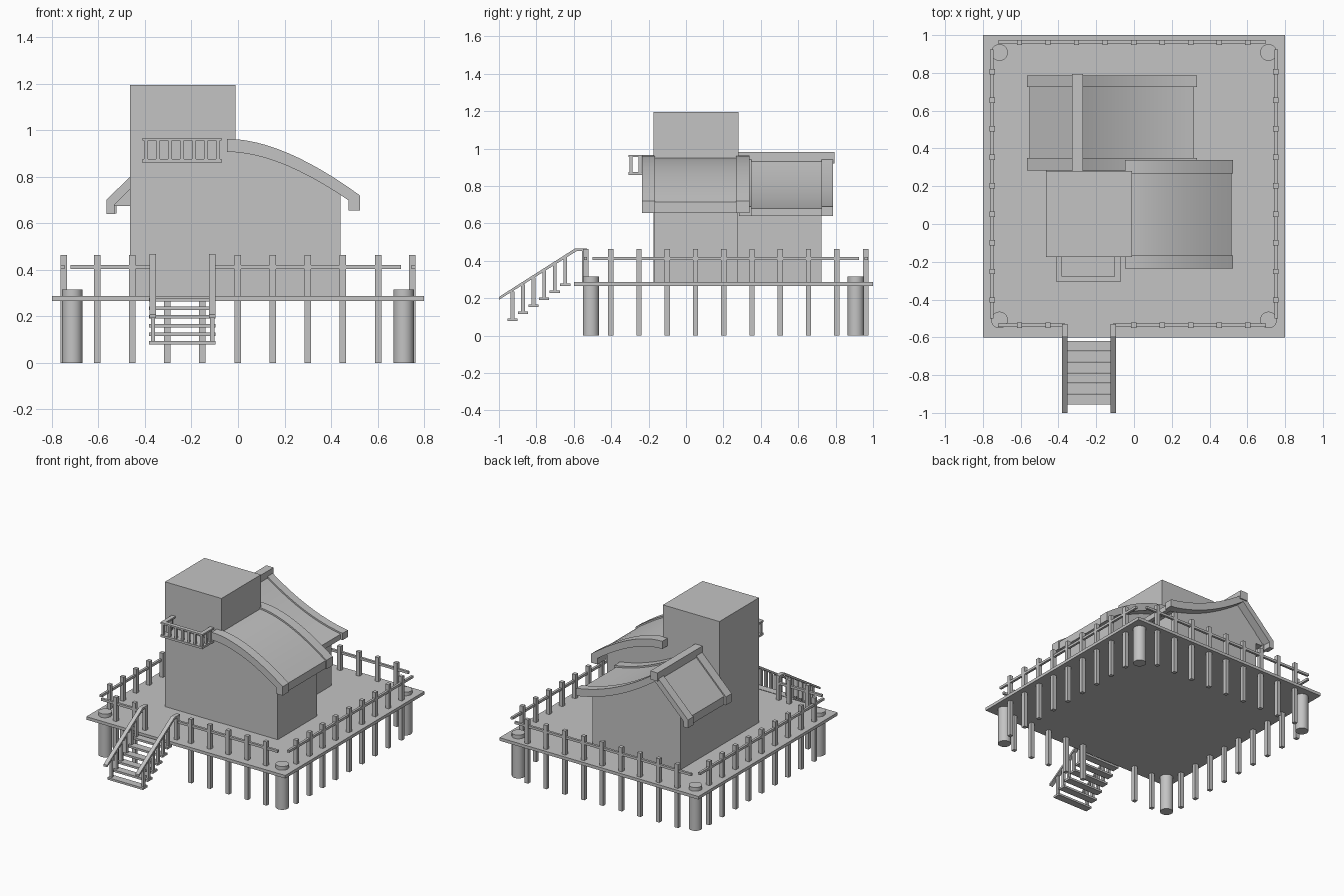
import bpy, bmesh, math

if "Cube" in bpy.data.objects:
    bpy.data.objects.remove(bpy.data.objects["Cube"])

grey = bpy.data.materials.new("plain grey")
grey.diffuse_color = (0.55, 0.55, 0.55, 1)
grey.use_nodes = True
grey.node_tree.nodes["Principled BSDF"].inputs["Base Color"].default_value = grey.diffuse_color


def finish(name, bm, smooth=False):
    bmesh.ops.recalc_face_normals(bm, faces=bm.faces)
    me = bpy.data.meshes.new(name)
    bm.to_mesh(me)
    bm.free()
    me.materials.append(grey)
    ob = bpy.data.objects.new(name, me)
    bpy.context.collection.objects.link(ob)
    if smooth:
        bpy.ops.object.select_all(action='DESELECT')
        ob.select_set(True)
        bpy.context.view_layer.objects.active = ob
        bpy.ops.object.shade_smooth_by_angle(angle=math.radians(30))
    return ob


def boxes(name, items):
    """One object from (x0, x1, y0, y1, z0, z1) boxes."""
    bm = bmesh.new()
    for x0, x1, y0, y1, z0, z1 in items:
        vs = bmesh.ops.create_cube(bm, size=1)["verts"]
        for v in vs:
            v.co = ((x0 + x1) / 2 + v.co.x * (x1 - x0),
                    (y0 + y1) / 2 + v.co.y * (y1 - y0),
                    (z0 + z1) / 2 + v.co.z * (z1 - z0))
    return finish(name, bm)


def extrude(name, prof, a, b, axis="y", smooth=False):
    """Extrude a (u, z) outline along x or y from a to b."""
    bm = bmesh.new()
    put = (lambda u, t, z: (u, t, z)) if axis == "y" else (lambda u, t, z: (t, u, z))
    f = bm.faces.new([bm.verts.new(put(u, a, z)) for u, z in prof])
    new = bmesh.ops.extrude_face_region(bm, geom=[f])["geom"]
    off = (0, b - a, 0) if axis == "y" else (b - a, 0, 0)
    bmesh.ops.translate(bm, vec=off, verts=[g for g in new if isinstance(g, bmesh.types.BMVert)])
    return finish(name, bm, smooth)


def bezier(p, c, q, n=12):
    return [tuple((1 - t) ** 2 * p[i] + 2 * t * (1 - t) * c[i] + t * t * q[i] for i in (0, 1))
            for t in (k / n for k in range(n + 1))]


def height(top, x):
    for (x0, z0), (x1, z1) in zip(top, top[1:]):
        if x0 <= x <= x1:
            return z0 + (z1 - z0) * (x - x0) / (x1 - x0)


def strip(top, x0, x1, drop):
    """Part of a roof curve between x0 and x1, lowered by drop."""
    mid = [x for x, z in top if x0 + 1e-4 < x < x1 - 1e-4]
    return [(x, height(top, x) - drop) for x in [x0] + mid + [x1]]


def roof(name, top, x0, x1, sink, thick, lip, y0, y1, left_lip):
    """Roof slab with a hanging lip at its eaves."""
    lip_w = lip[0]
    up = strip(top, x0, x1, sink)
    a = x0 + lip_w if left_lip else x0
    low = strip(top, a, x1 - lip_w, thick)
    prof = up + [(x1, lip[1]), (x1 - lip_w, lip[1])] + low[::-1]
    if left_lip:
        prof += [(a, lip[1]), (x0, lip[1])]
    extrude(name, prof, y0, y1, smooth=True)


# Deck and corner piles
boxes("deck", [(-0.8, 0.8, -0.6, 1.0, 0.266, 0.288)])
for i, (x, y) in enumerate([(-.712, -.508), (.712, -.508), (-.712, .908), (.712, .908)]):
    bm = bmesh.new()
    bmesh.ops.create_cone(bm, cap_ends=True, segments=32, radius1=.044, radius2=.044, depth=.315)
    bmesh.ops.translate(bm, vec=(x, y, .1575), verts=bm.verts)
    finish(f"corner_pile_{i + 1}", bm, True)

# Fence posts, which run down through the deck to the ground
h = 0.014
posts = []
for i in range(9):
    x, y = -0.606 + 0.151 * i, -0.402 + 0.151 * i
    posts.append((x - h, x + h, .947, .975, 0, .463))
    if i not in (2, 3):
        posts.append((x - h, x + h, -.55, -.522, 0, .463))
    for s in (-.75, .75):
        posts.append((s - h, s + h, y - h, y + h, 0, .463))
boxes("fence_posts", posts)

# Fence rails
z0, z1 = .404, .421
boxes("fence_rails", [(-.72, .70, .955, .972, z0, z1),
                      (-.72, -.365, -.545, -.528, z0, z1), (-.11, .70, -.545, -.528, z0, z1),
                      (-.762, -.745, -.5, .925, z0, z1), (.745, .762, -.5, .925, z0, z1)])

# Stairs: treads, balusters and sloping handrails
treads, bal = [], []
for i in range(6):
    y, z = -.955 + .0565 * i, .078 + .0373 * i
    treads.append((-.382, -.096, y, y + .054, z, z + .015))
    for x in (-.366, -.111):
        yc = y + .027
        bal.append((x - .009, x + .009, yc - .01, yc + .01, z + .01, .19 + (yc + 1) * .65))
for x in (-.366, -.111):
    bal.append((x - .012, x + .012, -.557, -.53, .28, .46))
boxes("stair_treads", treads)
boxes("stair_balusters", bal)
for name, x in (("left", -.381), ("right", -.125)):
    extrude(f"stair_handrail_{name}", [(-1, .192), (-1, .207), (-.592, .467), (-.53, .467),
                                       (-.53, .452), (-.585, .452)], x, x + .029, "x")

# Tower
boxes("tower", [(-.465, -.011, -.174, .28, .28, 1.195)])

# Front wing: wall, curved roof panel, raised verge boards
curve = bezier((-.048, .963), (.19, .963), (.524, .72))
extrude("front_wing_wall", [(.44, .28), (-.02, .28)] + strip(curve, -.02, .44, .03), -.172, .279,
        smooth=True)
roof("front_roof_panel", curve, -.02, .515, .012, .05, (.04, .657), -.168, .27, False)
for name, a, b in (("front", -.235, -.166), ("back", .268, .34)):
    roof("front_roof_verge_" + name, curve, -.048, .524, 0, .056, (.049, .655), a, b, False)

# Rear wing: wall, sagging roof panel, verge boards, ridge beam
ridge = [(-.566, .70), (-.3, .963)] + bezier((-.3, .963), (.016, .737), (.333, .69))[1:]
extrude("rear_wing_wall", [(.245, .28), (-.465, .28)] + strip(ridge, -.465, .245, .03), .278, .725,
        smooth=True)
roof("rear_roof_panel", ridge, -.552, .318, .012, .05, (.03, .642), .345, .73, True)
for name, a, b in (("front", .283, .35), ("back", .725, .786)):
    roof("rear_roof_verge_" + name, ridge, -.566, .333, 0, .055, (.035, .64), a, b, True)
extrude("rear_eave_soffit", [(-.53, .675), (-.46, .675), (-.46, .75), (-.53, .70)], .29, .72)
boxes("ridge_beam", [(-.328, -.27, .278, .795, .92, .981)])

# Balcony on the tower front
boxes("balcony_floor", [(-.41, -.072, -.307, -.17, .86, .876)])
boxes("balcony_rail", [(-.41, -.072, -.307, -.278, .955, .967),
                       (-.41, -.38, -.28, -.17, .955, .967), (-.102, -.072, -.28, -.17, .955, .967)])
bars = [(-.395 + .0515 * i, -.293) for i in range(7)]
bars += [(x, y) for x in (-.395, -.086) for y in (-.245, -.2)]
boxes("balcony_balusters", [(x - .008, x + .008, y - .008, y + .008, .87, .96) for x, y in bars])
